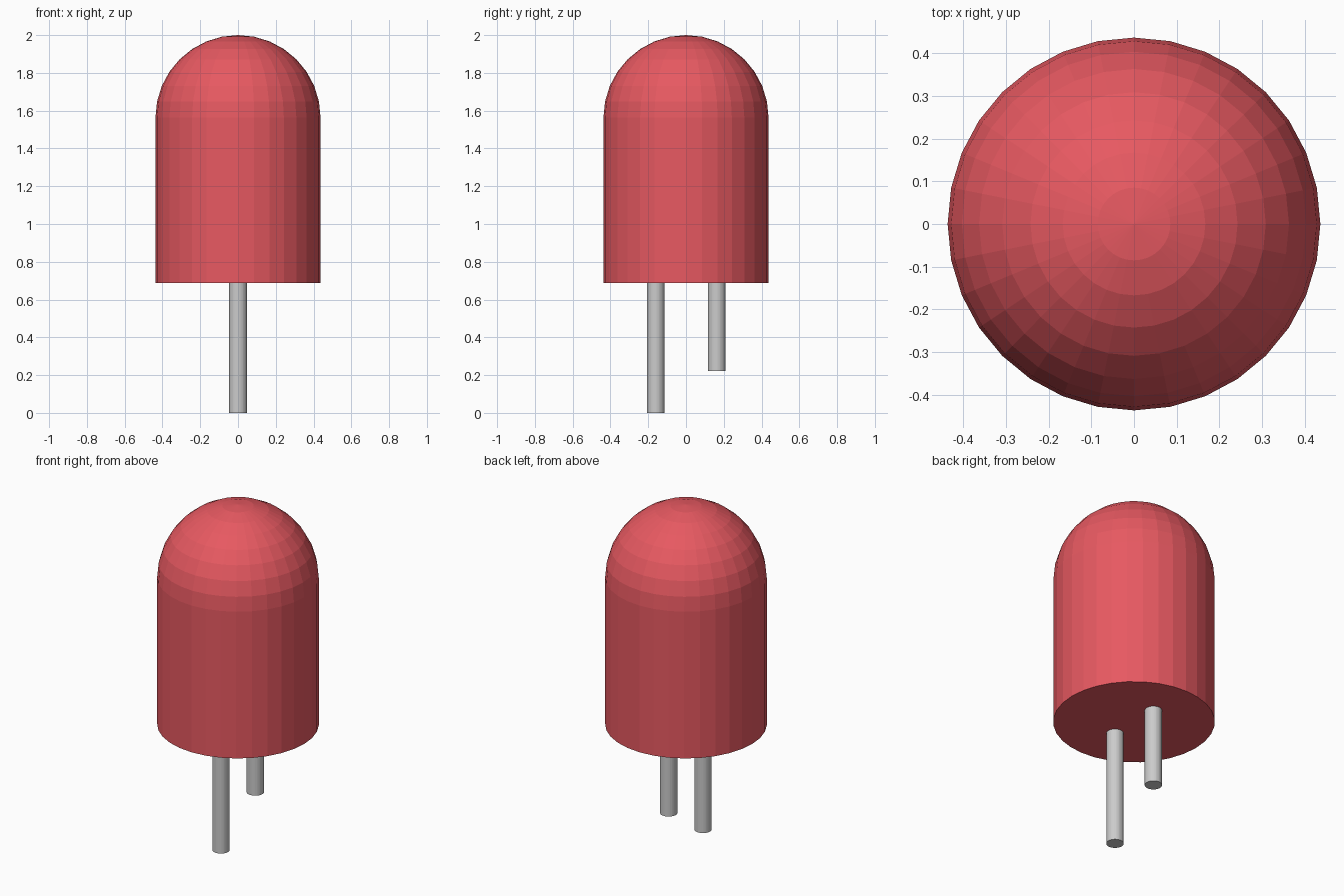
import bpy, bmesh
from math import sin, cos, pi

if "Cube" in bpy.data.objects:
    bpy.data.objects.remove(bpy.data.objects["Cube"])

R, BASE, TOP, SIDES = 0.437, 0.688, 2.0, 32


def material(name, color):
    m = bpy.data.materials.new(name)
    m.diffuse_color = color
    m.use_nodes = True
    m.node_tree.nodes["Principled BSDF"].inputs["Base Color"].default_value = m.diffuse_color
    return m


def lathe(name, profile, at=(0, 0, 0), mat=None):
    """Revolve (radius, z) points about z; zero radius points become poles."""
    bm = bmesh.new()
    rings = []
    for r, z in profile:
        n = SIDES if r > 0 else 1
        rings.append([bm.verts.new((r * cos(2 * pi * i / SIDES), r * sin(2 * pi * i / SIDES), z))
                      for i in range(n)])
    for a, b in zip(rings, rings[1:]):
        for i in range(SIDES):
            j = (i + 1) % SIDES
            if len(b) == 1:
                bm.faces.new((a[i], a[j], b[0]))
            else:
                bm.faces.new((a[i], a[j], b[j], b[i]))
    # flat caps on open ends
    for ring in (rings[0], rings[-1]):
        if len(ring) > 1:
            bm.faces.new(ring)
    bmesh.ops.recalc_face_normals(bm, faces=bm.faces)
    mesh = bpy.data.meshes.new(name)
    bm.to_mesh(mesh)
    bm.free()
    obj = bpy.data.objects.new(name, mesh)
    obj.location = at
    if mat:
        mesh.materials.append(mat)
    bpy.context.collection.objects.link(obj)
    return obj


# Red lens: straight barrel with a hemispherical dome
dome = [(R * cos(k * pi / 16), TOP - R + R * sin(k * pi / 16)) for k in range(8)]
lathe("lens_body", [(R, BASE)] + dome + [(0, TOP)],
      mat=material("red_lens", (0.8, 0.1, 0.12, 1)))

# Wire leads: long one in front, short one behind
for name, y, bottom in (("long_lead", -0.16, 0.0), ("short_lead", 0.163, 0.222)):
    lathe(name, [(0.047, bottom), (0.047, BASE + 0.02)], at=(0, y, 0))
